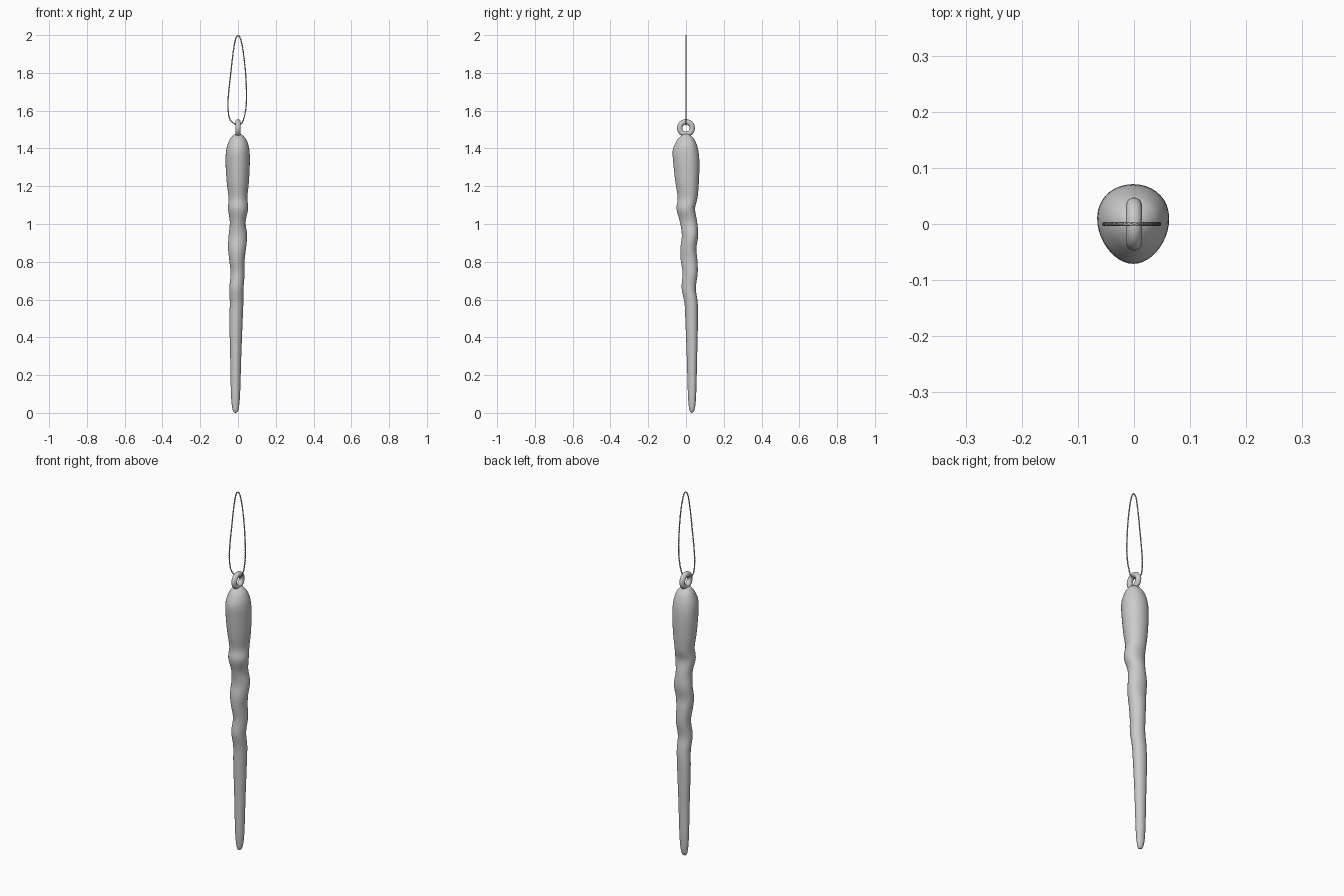
import bpy, bmesh, math
from mathutils import Vector

if "Cube" in bpy.data.objects:
    bpy.data.objects.remove(bpy.data.objects["Cube"])


def spline(pts, steps, closed=False):
    """Catmull-Rom interpolation of tuples of any length."""
    n = len(pts)
    get = (lambda i: pts[i % n]) if closed else (lambda i: pts[min(max(i, 0), n - 1)])
    out = []
    for i in range(n if closed else n - 1):
        for s in range(steps):
            t = s / steps
            out.append(tuple(
                0.5 * (2 * b + (c - a) * t + (2 * a - 5 * b + 4 * c - d) * t * t
                       + (3 * b - a - 3 * c + d) * t ** 3)
                for a, b, c, d in zip(get(i - 1), get(i), get(i + 1), get(i + 2))))
    if not closed:
        out.append(pts[-1])
    return out


# Icicle body: z, left x, right x, front y, back y of each cross-section
SECTIONS = [
    (0.004, -0.022, -0.004, 0.022, 0.038),
    (0.025, -0.030, 0.004, 0.016, 0.047),
    (0.10, -0.037, 0.011, 0.010, 0.054),
    (0.30, -0.041, 0.017, 0.004, 0.059),
    (0.48, -0.045, 0.024, -0.003, 0.063),
    (0.58, -0.043, 0.028, -0.008, 0.062),
    (0.66, -0.045, 0.029, -0.023, 0.052),
    (0.74, -0.039, 0.035, -0.018, 0.062),
    (0.81, -0.046, 0.035, -0.028, 0.060),
    (0.87, -0.052, 0.042, -0.030, 0.055),
    (0.94, -0.049, 0.048, -0.022, 0.064),
    (1.01, -0.043, 0.040, -0.032, 0.059),
    (1.08, -0.052, 0.053, -0.050, 0.048),
    (1.14, -0.050, 0.049, -0.044, 0.061),
    (1.22, -0.059, 0.057, -0.056, 0.068),
    (1.32, -0.065, 0.062, -0.067, 0.071),
    (1.39, -0.062, 0.060, -0.070, 0.065),
    (1.44, -0.047, 0.047, -0.050, 0.049),
    (1.465, -0.030, 0.030, -0.030, 0.030),
    (1.477, -0.014, 0.014, -0.014, 0.014),
]
SIDES = 40
bm = bmesh.new()
rings = []
for z, x0, x1, y0, y1 in spline(SECTIONS, 5):
    cx, cy, rx, ry = (x0 + x1) / 2, (y0 + y1) / 2, (x1 - x0) / 2, (y1 - y0) / 2
    ring = []
    for k in range(SIDES):
        a = 2 * math.pi * k / SIDES
        taper = 1 + 0.13 * math.sin(a)          # narrower towards the front
        ring.append(bm.verts.new((cx + rx * math.cos(a) * taper, cy + ry * math.sin(a), z)))
    rings.append(ring)
for lo, hi in zip(rings, rings[1:]):
    for k in range(SIDES):
        j = (k + 1) % SIDES
        bm.faces.new((lo[k], lo[j], hi[j], hi[k]))
# Rounded tip and crown
for ring, z in ((rings[0], 0.0), (rings[-1], 1.48)):
    mid = sum((v.co for v in ring), Vector()) / SIDES
    pole = bm.verts.new((mid.x, mid.y, z))
    for k in range(SIDES):
        bm.faces.new((ring[k], ring[(k + 1) % SIDES], pole))
bmesh.ops.recalc_face_normals(bm, faces=bm.faces)
mesh = bpy.data.meshes.new("icicle_body")
bm.to_mesh(mesh)
bm.free()
mesh.shade_smooth()
body = bpy.data.objects.new("icicle_body", mesh)
bpy.context.collection.objects.link(body)

# Hanging eyelet, standing in the side plane
bpy.ops.mesh.primitive_torus_add(location=(0, 0, 1.508), rotation=(0, math.pi / 2, 0),
                                 major_radius=0.033, minor_radius=0.0142,
                                 major_segments=40, minor_segments=18)
eyelet = bpy.context.object
eyelet.name = "hanging_eyelet"
eyelet.data.shade_smooth()

# Thread loop: two fine strands twisted around a closed path
LOOP = [(0, 1.525), (0.024, 1.54), (0.040, 1.60), (0.045, 1.68), (0.040, 1.80),
        (0.028, 1.91), (0.013, 1.98), (0, 1.996), (-0.014, 1.975), (-0.028, 1.89),
        (-0.038, 1.80), (-0.049, 1.70), (-0.053, 1.62), (-0.045, 1.56), (-0.024, 1.535)]
path = [Vector((x, 0, z)) for x, z in spline(LOOP, 40, True)]
total = len(path)
lengths = [(path[(i + 1) % total] - p).length for i, p in enumerate(path)]
curve = bpy.data.curves.new("thread_loop", 'CURVE')
curve.dimensions = '3D'
curve.bevel_depth = 0.002
curve.bevel_resolution = 1
for strand in range(2):
    poly = curve.splines.new('POLY')
    poly.points.add(total - 1)
    poly.use_cyclic_u = True
    travelled = 0
    for i, p in enumerate(path):
        tangent = (path[(i + 1) % total] - path[i - 1]).normalized()
        side = Vector((0, 1, 0))
        normal = tangent.cross(side)
        a = 2 * math.pi * 44 * travelled / sum(lengths) + strand * math.pi
        q = p + 0.0018 * (side * math.cos(a) + normal * math.sin(a))
        poly.points[i].co = (*q, 1)
        travelled += lengths[i]
thread = bpy.data.objects.new("thread_loop", curve)
bpy.context.collection.objects.link(thread)
